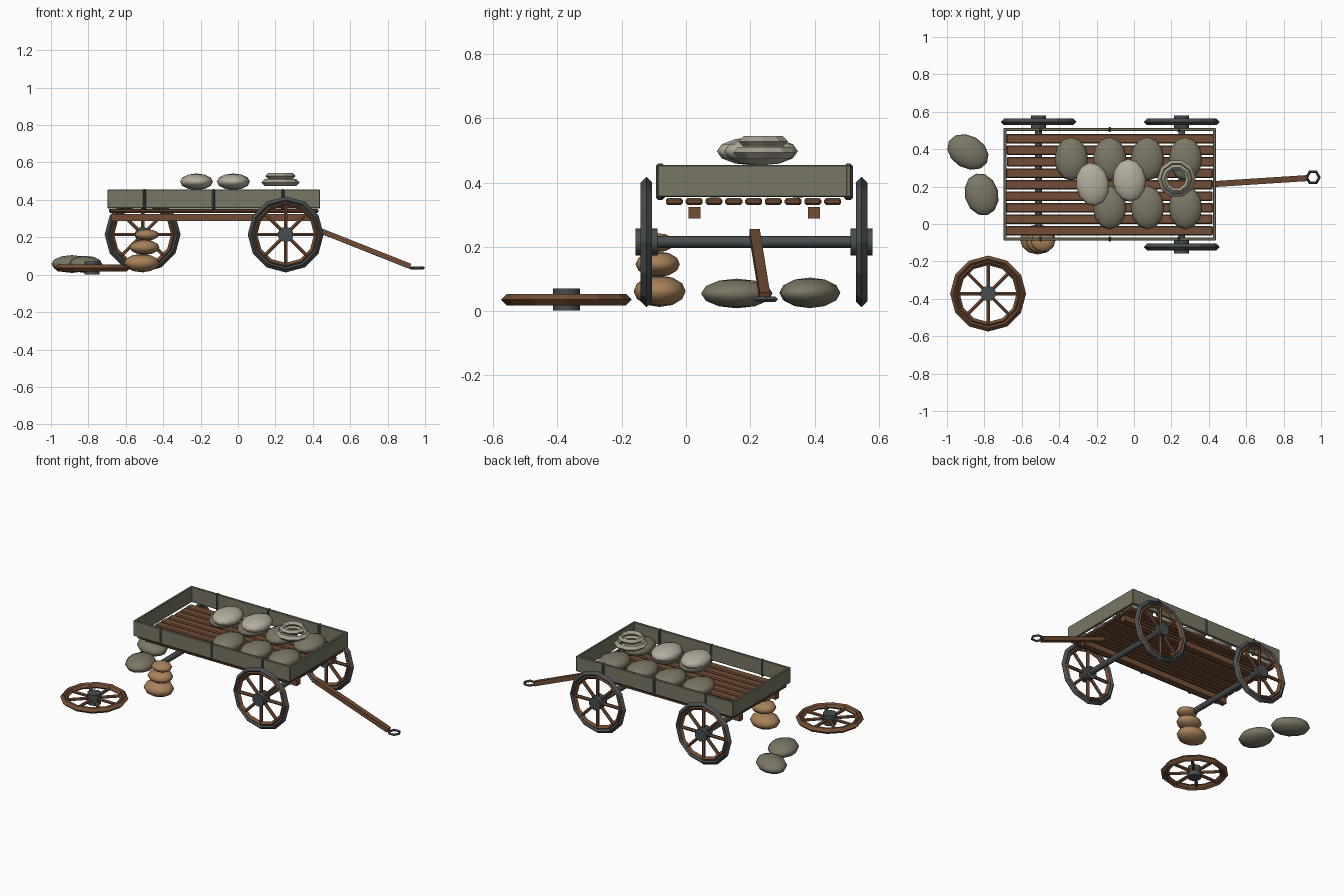
import bpy
import math
import random
from mathutils import Vector, Matrix

if "Cube" in bpy.data.objects:
    bpy.data.objects.remove(bpy.data.objects["Cube"])
random.seed(4)


def material(name, rgb):
    m = bpy.data.materials.new(name)
    m.use_nodes = True
    m.diffuse_color = (*rgb, 1)
    m.node_tree.nodes["Principled BSDF"].inputs["Base Color"].default_value = (*rgb, 1)
    return m


wood = material("brown wood", (0.17, 0.075, 0.035))
board = material("weathered board", (0.19, 0.18, 0.125))
iron = material("dark iron", (0.065, 0.075, 0.078))
olive = material("olive sackcloth", (0.20, 0.185, 0.13))
pale = material("pale sackcloth", (0.45, 0.42, 0.335))
tan = material("tan sackcloth", (0.38, 0.22, 0.10))
rope_mat = material("rope", (0.36, 0.34, 0.265))


def finish(name, mat, smooth=None):
    ob = bpy.context.object
    ob.name = name
    ob.data.materials.append(mat)
    if smooth:
        bpy.ops.object.shade_smooth_by_angle(angle=math.radians(smooth))
    return ob


def box(name, mat, loc, size, bevel=0.0):
    bpy.ops.mesh.primitive_cube_add(size=1, location=loc)
    ob = finish(name, mat)
    ob.scale = size
    bpy.ops.object.transform_apply(location=False, rotation=False, scale=True)
    if bevel:
        mod = ob.modifiers.new("Bevel", "BEVEL")
        mod.width = bevel
        mod.segments = 1
    return ob


def rod(name, mat, a, b, radius, sides=8, smooth=None):
    a, b = Vector(a), Vector(b)
    bpy.ops.mesh.primitive_cylinder_add(vertices=sides, radius=radius, depth=(b - a).length)
    ob = finish(name, mat, smooth)
    turn = (b - a).to_track_quat("Z", "Y").to_matrix().to_4x4()
    ob.matrix_world = Matrix.Translation((a + b) / 2) @ turn
    return ob


def ring(name, mat, loc, major, minor, sides=12, tube=4):
    bpy.ops.mesh.primitive_torus_add(location=loc, major_radius=major, minor_radius=minor,
                                     major_segments=sides, minor_segments=tube)
    return finish(name, mat)


def sack(name, mat, loc, size, turn=0):
    bpy.ops.mesh.primitive_uv_sphere_add(segments=12, ring_count=6, radius=0.5, location=loc,
                                         rotation=(0, 0, math.radians(turn)))
    ob = finish(name, mat, 75)
    ob.scale = size
    return ob


def wheel(name, loc, tire_mat, upright=True):
    """Wheel built flat about the origin, then placed."""
    parts = [ring(name + "_tire", tire_mat, (0, 0, 0), 0.185, 0.018),
             ring(name + "_felloe", wood, (0, 0, 0), 0.167, 0.015),
             rod(name + "_hub", iron, (0, 0, -0.034), (0, 0, 0.034), 0.042, 10, 60)]
    for i in range(8):
        d = Vector((math.cos(i * math.pi / 4), math.sin(i * math.pi / 4), 0))
        parts.append(rod(name + "_spoke", wood, d * 0.03, d * 0.165, 0.0105, 6))
    place = Matrix.Translation(loc)
    if upright:
        place = place @ Matrix.Rotation(math.pi / 2, 4, "X")
    bpy.context.view_layer.update()
    for p in parts:
        p.matrix_world = place @ p.matrix_world


FRONT, REAR, AXLE_Z = 0.255, -0.51, 0.215
NEAR, FAR, MID = -0.123, 0.546, 0.212

# Wheels: three mounted, one lying on the ground
wheel("front_right_wheel", (FRONT, NEAR, AXLE_Z), iron)
wheel("front_left_wheel", (FRONT, FAR, AXLE_Z), iron)
wheel("rear_left_wheel", (REAR, FAR, AXLE_Z), iron)
wheel("loose_wheel", (-0.78, -0.372, 0.036), wood, upright=False)

# Axles
rod("front_axle", iron, (FRONT, NEAR, AXLE_Z), (FRONT, FAR, AXLE_Z), 0.018, 8, 60)
rod("rear_axle", iron, (REAR, -0.12, AXLE_Z), (REAR, FAR, AXLE_Z), 0.018, 8, 60)

# Bed floor and long beams
for i in range(9):
    box("floor_plank", wood, (-0.13 + random.uniform(-0.006, 0.006), -0.036 + i * 0.0615, 0.341),
        (1.11, 0.053, 0.021), 0.006)
for y in (0.026, 0.398):
    box("bed_beam", wood, (-0.13, y, 0.306), (1.1, 0.037, 0.037))

# Side and end boards with iron straps
for y in (-0.08, 0.505):
    box("side_board", board, (-0.13, y, 0.405), (1.136, 0.016, 0.1), 0.003)
    for x in (-0.5, -0.13, 0.24):
        box("board_strap", iron, (x, y, 0.402), (0.02, 0.028, 0.114), 0.008)
for x in (-0.69, 0.43):
    box("end_board", board, (x, MID, 0.405), (0.016, 0.58, 0.1), 0.003)

# Tongue and pull ring
a, b = Vector((0.42, 0.213, 0.243)), Vector((0.92, 0.245, 0.045))
tongue = box("tongue", wood, (0, 0, 0), ((b - a).length, 0.032, 0.028))
tongue.matrix_world = Matrix.Translation((a + b) / 2) @ (b - a).to_track_quat("X", "Z").to_matrix().to_4x4()
ring("pull_ring", iron, (0.957, 0.249, 0.037), 0.034, 0.008, 6)

# Sacks in the bed
for x in (-0.335, -0.13, 0.072, 0.275):
    sack("bed_sack", olive, (x, 0.348, 0.4), (0.18, 0.235, 0.095))
    if x > -0.2:
        sack("bed_sack", olive, (x, 0.088, 0.4), (0.18, 0.235, 0.095))
sack("top_sack", pale, (-0.222, 0.212, 0.497), (0.178, 0.235, 0.088), 8)
sack("top_sack", pale, (-0.025, 0.233, 0.497), (0.178, 0.23, 0.088), 4)

# Rope coil
ring("rope_coil", rope_mat, (0.227, 0.243, 0.493), 0.084, 0.018, 10)
ring("rope_coil", rope_mat, (0.227, 0.24, 0.528), 0.065, 0.016, 10)

# Sacks on the ground
sack("ground_sack", olive, (-0.888, 0.385, 0.057), (0.235, 0.175, 0.095), -30)
sack("ground_sack", olive, (-0.815, 0.158, 0.055), (0.18, 0.23, 0.092), 15)

# Stack propping up the bare axle end
sack("prop_sack", tan, (-0.515, -0.082, 0.062), (0.19, 0.162, 0.098))
sack("prop_sack", tan, (-0.5, -0.088, 0.146), (0.16, 0.138, 0.08))
sack("prop_sack", tan, (-0.487, -0.092, 0.213), (0.13, 0.115, 0.06))
